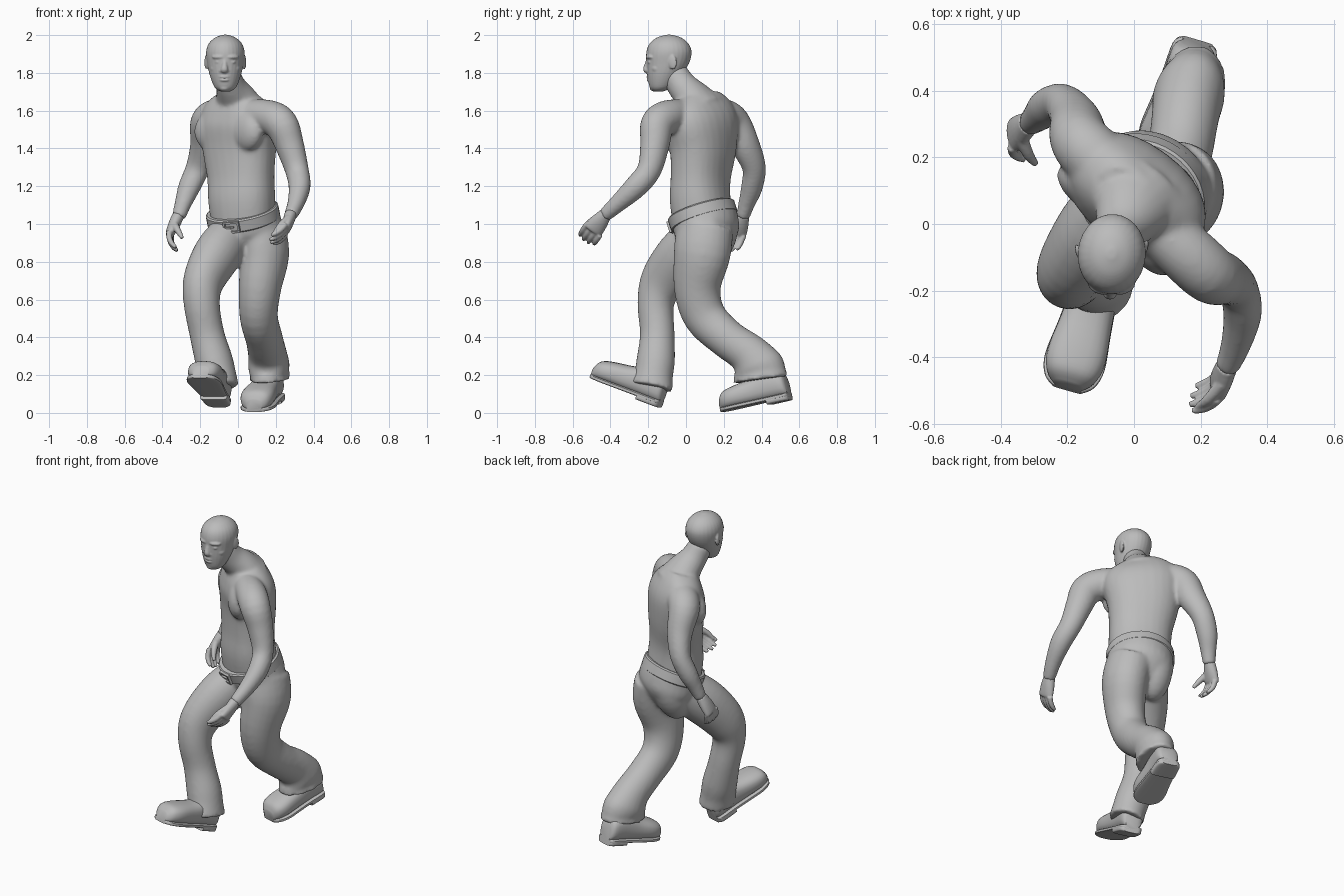
import bpy
import bmesh
from math import sin, cos, pi, radians, degrees, atan2, copysign
from mathutils import Vector, Matrix, Euler

cube = bpy.data.objects.get("Cube")
if cube:
    bpy.data.objects.remove(cube, do_unlink=True)

# One plain clay colour for the whole figure
clay = bpy.data.materials.new("clay_grey")
clay.use_nodes = True
CLAY = (0.5, 0.5, 0.5, 1.0)
clay.diffuse_color = CLAY
clay.node_tree.nodes["Principled BSDF"].inputs["Base Color"].default_value = CLAY


def spline(rows, steps):
    """Catmull-Rom samples through rows of (x, y, z, half width, half depth)."""
    pts = [Vector(r) for r in rows]
    pts = [pts[0]] + pts + [pts[-1]]
    out = []
    for i in range(1, len(pts) - 2):
        a, b, c, d = pts[i - 1:i + 3]
        for k in range(steps):
            t = k / steps
            out.append(0.5 * (2 * b + (c - a) * t + (2 * a - 5 * b + 4 * c - d) * t * t
                              + (3 * b - a - 3 * c + d) * t ** 3))
    out.append(pts[-1])
    return out


def loft(bm, rows, yaw=(0, 0), axis=None, power=1.0, sides=20, steps=4):
    """Closed tube of elliptical rings; yaw turns the rings from start to end."""
    samples = spline(rows, steps)
    last = len(samples) - 1
    rings = []
    for i, s in enumerate(samples):
        ahead, behind = samples[min(i + 1, last)], samples[max(i - 1, 0)]
        normal = axis or (Vector(ahead[:3]) - Vector(behind[:3])).normalized()
        turn = radians(yaw[0] + (yaw[1] - yaw[0]) * i / last)
        side = Vector((cos(turn), -sin(turn), 0))
        side = (side - normal * side.dot(normal)).normalized()
        front = normal.cross(side)
        ring = []
        for k in range(sides):
            c, q = cos(2 * pi * k / sides), sin(2 * pi * k / sides)
            c, q = copysign(abs(c) ** power, c), copysign(abs(q) ** power, q)
            ring.append(bm.verts.new(Vector(s[:3]) + side * c * s[3] + front * q * s[4]))
        rings.append(ring)
    for low, high in zip(rings, rings[1:]):
        for k in range(sides):
            n = (k + 1) % sides
            bm.faces.new((low[k], low[n], high[n], high[k]))
    bm.faces.new(rings[0][::-1])
    bm.faces.new(rings[-1])


def blob(bm, place, size, yaw=0, tilt=0):
    turn = Euler((radians(tilt), 0, radians(-yaw)))
    bmesh.ops.create_uvsphere(bm, u_segments=20, v_segments=12, radius=1,
                              matrix=Matrix.LocRotScale(Vector(place), turn, Vector(size)))


def finish(name, bm, voxel=None, rounds=5):
    """Make the object; with a voxel size, fuse its pieces into one smooth skin."""
    bmesh.ops.recalc_face_normals(bm, faces=bm.faces)
    mesh = bpy.data.meshes.new(name)
    bm.to_mesh(mesh)
    bm.free()
    mesh.materials.append(clay)
    obj = bpy.data.objects.new(name, mesh)
    bpy.context.collection.objects.link(obj)
    if voxel:
        fuse = obj.modifiers.new("fuse", 'REMESH')
        fuse.mode = 'VOXEL'
        fuse.voxel_size = voxel
        fuse.use_smooth_shade = True
        relax = obj.modifiers.new("relax", 'SMOOTH')
        relax.factor = 0.5
        relax.iterations = rounds
    else:
        bpy.ops.object.select_all(action='DESELECT')
        bpy.context.view_layer.objects.active = obj
        obj.select_set(True)
        bpy.ops.object.shade_smooth_by_angle(angle=radians(40))


# Bare upper body: torso twisting upward, sloping neck and both arms
bm = bmesh.new()
loft(bm, [(.03, .09, 1.0, .17, .15), (.02, .075, 1.13, .18, .148), (.015, .078, 1.25, .184, .14),
          (.008, .09, 1.4, .208, .148), (.006, .083, 1.53, .23, .152), (.0, .07, 1.615, .208, .126),
          (-.005, .055, 1.675, .135, .092)], yaw=(24, 46), power=.88, sides=28)
loft(bm, [(.01, .08, 1.6, .16, .125), (-.01, .04, 1.665, .118, .096), (-.038, -.02, 1.73, .08, .08),
          (-.06, -.065, 1.8, .069, .074)], yaw=(42, 5))
loft(bm, [(.07, -.01, 1.58, .08, .08), (.165, -.095, 1.567, .09, .09), (.23, -.152, 1.525, .088, .092),
          (.272, -.165, 1.42, .076, .08), (.312, -.195, 1.285, .062, .066),
          (.326, -.268, 1.195, .058, .062), (.305, -.365, 1.105, .045, .047),
          (.278, -.432, 1.045, .036, .038)], yaw=(-50, -20))
loft(bm, [(-.04, .12, 1.58, .08, .08), (-.108, .19, 1.575, .093, .09), (-.162, .25, 1.535, .09, .092),
          (-.175, .312, 1.42, .075, .082), (-.212, .36, 1.3, .06, .067),
          (-.258, .349, 1.195, .056, .061), (-.29, .322, 1.11, .044, .047),
          (-.315, .3, 1.035, .035, .037)], yaw=(-50, -50))
CHEST, TWIST = Vector((.01, .08, 0)), radians(43)
across, facing = Vector((cos(TWIST), -sin(TWIST), 0)), Vector((-sin(TWIST), -cos(TWIST), 0))
for s in (-1, 1):
    blob(bm, CHEST + across * s * .115 + facing * .075 + Vector((0, 0, 1.49)), (.12, .065, .11), 43 + s * 10)
finish("upper_body", bm, voxel=.01, rounds=10)

# Head with brow, nose, lips, chin, cheeks and ears
bm = bmesh.new()
HX = -.067
loft(bm, [(HX, -.145, 1.702, .028, .025), (HX, -.132, 1.724, .057, .06), (HX, -.115, 1.785, .082, .09),
          (HX, -.097, 1.85, .096, .113), (HX, -.09, 1.91, .102, .12), (HX, -.09, 1.955, .088, .103),
          (HX, -.09, 1.987, .054, .064), (HX, -.09, 2.002, .012, .014)],
     yaw=(4, 4), axis=Vector((0, 0, 1)), sides=28)
loft(bm, [(HX - .003, -.198, 1.872, .014, .012), (HX - .004, -.207, 1.84, .014, .014),
          (HX - .005, -.211, 1.817, .02, .016), (HX - .005, -.2, 1.804, .016, .01)])
for z, wide in ((1.779, .033), (1.762, .029)):
    blob(bm, (HX - .004, -.189, z), (wide, .021, .009))
blob(bm, (HX - .004, -.165, 1.722), (.031, .028, .021))
for s in (-1, 1):
    blob(bm, (HX + s * .038, -.19, 1.884), (.036, .02, .012), s * -24)
    blob(bm, (HX + s * .037, -.187, 1.857), (.019, .017, .009), s * -18)
    blob(bm, (HX + s * .05, -.158, 1.823), (.032, .026, .024), s * -35)
    blob(bm, (HX - .005 + s * .017, -.198, 1.811), (.012, .013, .01))
    blob(bm, (HX + s * .098, -.08 + s * .006, 1.86), (.01, .026, .042), s * 20, tilt=12)
finish("head", bm, voxel=.005, rounds=2)


# Hands: tapered palm, four curled fingers and a thumb
def hand(name, wrist, knuckle, spread, curl, thumb):
    bm = bmesh.new()
    wrist, knuckle, spread, thumb = map(Vector, (wrist, knuckle, spread, thumb))
    reach, curl = (knuckle - wrist).normalized(), Vector(curl).normalized()
    middle = wrist.lerp(knuckle, .5)
    loft(bm, [(*wrist, .034, .032), (*middle, .047, .031), (*knuckle, .052, .024),
              (*(knuckle + reach * .012), .038, .014)], yaw=(90, 90))
    for i in range(4):
        length = (.9, 1.0, .95, .78)[i]
        row = [knuckle + spread * (i / 3 - .5)]
        for step, bend in ((.046, .5), (.038, 1.1), (.032, 2.4)):
            row.append(row[-1] + (reach + curl * bend).normalized() * step * length)
        loft(bm, [(*p, r, r) for p, r in zip(row, (.016, .0155, .0135, .009))],
             yaw=(90, 90), sides=10)
    base = middle - spread * .3
    bend = base.lerp(thumb, .55) - spread * .12
    loft(bm, [(*base, .021, .021), (*bend, .017, .017), (*thumb, .01, .01)],
         yaw=(60, 60), sides=10)
    finish(name, bm, voxel=.005, rounds=3)


hand("left_hand", (.28, -.425, 1.055), (.252, -.49, .97), (0, .07, -.055), (-1, 0, -.15), (.19, -.55, .95))
hand("right_hand", (-.316, .302, 1.045), (-.36, .268, .95), (.01, .074, -.022), (1, -.25, -.35), (-.295, .18, .925))

# Trousers: hips, two striding legs and loose cuffs
bm = bmesh.new()
loft(bm, [(.085, .13, .84, .09, .07), (.055, .115, .94, .187, .158), (.037, .1, 1.02, .192, .173),
          (.025, .088, 1.07, .188, .166)], yaw=(26, 26), sides=28)
loft(bm, [(.115, .1, .97, .135, .152), (.14, .085, .84, .13, .152), (.116, .06, .66, .112, .125),
          (.11, .1, .51, .1, .114), (.138, .215, .395, .098, .104), (.155, .328, .315, .102, .11),
          (.164, .38, .245, .108, .138), (.168, .39, .21, .1, .142), (.17, .395, .175, .108, .15)],
     yaw=(15, 15), sides=24)
loft(bm, [(-.045, .07, .92, .118, .135), (-.115, -.025, .83, .122, .138), (-.182, -.12, .7, .106, .124),
          (-.192, -.16, .58, .096, .098), (-.165, -.152, .42, .092, .092), (-.128, -.16, .28, .1, .102),
          (-.108, -.172, .2, .098, .104), (-.097, -.185, .135, .1, .12)], yaw=(20, 20), sides=24)
for s in (-1, 1):
    blob(bm, (.06 + s * .075, .135 - s * .03, .94), (.105, .105, .18), 24, tilt=-12 + s * 6)
finish("trousers", bm, voxel=.01, rounds=12)

# Belt with a framed buckle
lean = Vector((-.19, -.3, .94)).normalized()
centre = Vector((.026, .088, 1.045))
bm = bmesh.new()
loft(bm, [(*(centre + lean * h), .198 + g, .18 + g)
          for h, g in ((-.035, -.008), (-.028, 0), (.028, 0), (.035, -.008))],
     yaw=(26, 26), axis=lean, sides=40, steps=1)
finish("belt", bm)
bm = bmesh.new()
out = Vector((-sin(radians(22)), -cos(radians(22)), 0))
out = (out - lean * out.dot(lean)).normalized()
right = out.cross(lean)
frame = Matrix((right, out, lean)).transposed()
for u, v, wide, tall in ((0, .026, .09, .01), (0, -.026, .09, .01), (.04, 0, .01, .062),
                         (-.04, 0, .01, .062), (.015, 0, .055, .008)):
    spot = centre + out * .178 + right * u + lean * v
    bmesh.ops.create_cube(bm, size=1, matrix=Matrix.LocRotScale(spot, frame, Vector((wide, .024, tall))))
finish("buckle", bm)


# Boots: rounded upper, flat sole and heel block
def boot(name, heel, toe):
    heel, toe = Vector(heel), Vector(toe)
    along = toe - heel
    axis = along.normalized()
    turn = degrees(atan2(-along.x, -along.y))
    side = Vector((-axis.y, axis.x, 0)).normalized()
    up = axis.cross(side)
    up = up if up.z > 0 else -up
    outline = [(0, .045, .1), (.06, .066, .145), (.3, .072, .16), (.52, .08, .138),
               (.78, .09, .122), (.93, .075, .104), (1, .042, .066)]

    def layer(label, low, grow, cut, height=None):
        bm = bmesh.new()
        rows = []
        for t, wide, tall in outline:
            if t <= cut:
                half = ((height or tall) - low) / 2
                rows.append((*(heel + along * t + up * (low + half)), wide + grow, half))
        loft(bm, rows, yaw=(turn, turn), axis=axis, power=.45 if height else .8, sides=24)
        finish(name + label, bm)

    layer("_upper", .005, 0, 1)
    layer("_sole", 0, .003, 1, height=.024)
    layer("_heel", -.018, .002, .35, height=.02)


boot("left_boot", (.19, .55, .085), (.085, .195, .004))
boot("right_boot", (-.098, -.135, .045), (-.202, -.5, .185))
